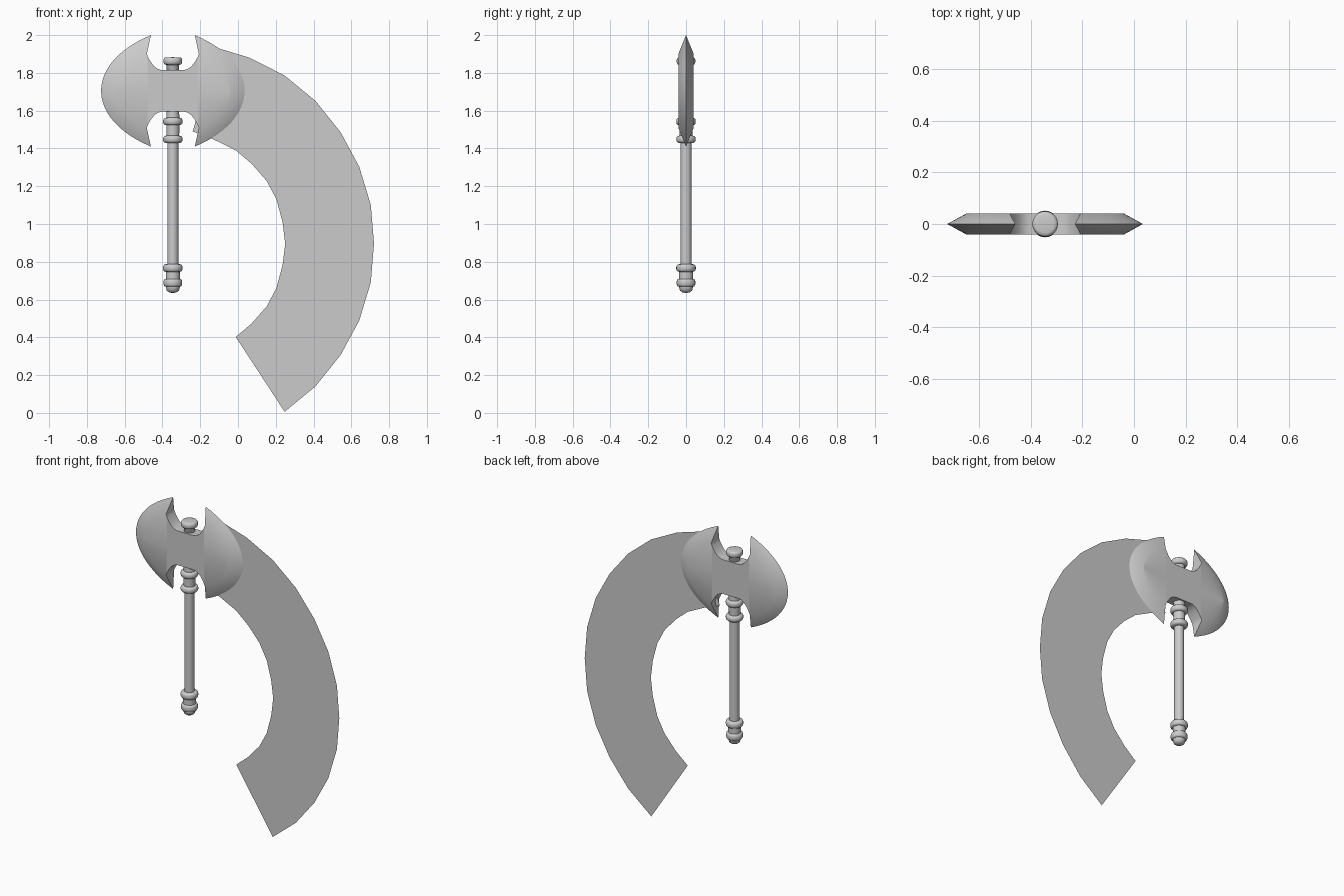
import bpy, bmesh, math

if "Cube" in bpy.data.objects:
    bpy.data.objects.remove(bpy.data.objects["Cube"])

AX = -0.345      # x of the axe centre line
HEAD_Z = 1.705   # centre height of the axe head
T = 0.041        # half thickness of the head


def make_object(name, bm, smooth=None):
    bmesh.ops.recalc_face_normals(bm, faces=bm.faces[:])
    mesh = bpy.data.meshes.new(name)
    bm.to_mesh(mesh)
    bm.free()
    ob = bpy.data.objects.new(name, mesh)
    bpy.context.collection.objects.link(ob)
    if smooth:
        bpy.ops.object.select_all(action='DESELECT')
        ob.select_set(True)
        bpy.context.view_layer.objects.active = ob
        for m in [m.name for m in ob.modifiers]:
            bpy.ops.object.modifier_apply(modifier=m)
        bpy.ops.object.shade_smooth_by_angle(angle=math.radians(smooth))
    return ob


def bezier(p, n):
    out = []
    for i in range(n + 1):
        t = i / n
        w = ((1-t)**3, 3*t*(1-t)**2, 3*t*t*(1-t), t**3)
        out.append(tuple(sum(a*q[k] for a, q in zip(w, p)) for k in (0, 1)))
    return out


# Axe head: one eighth is modelled, then mirrored on all three axes
N = 12
notch = [(0, .11), (.06, .11), (.08, .116), (.1, .131), (.118, .155), (.131, .178), (.138, .195)]
bevel = bezier([(.138, .195), (.245, .155), (.305, .085), (.305, 0)], N)
edge = bezier([(.116, .295), (.285, .225), (.38, .115), (.38, 0)], N)
bm = bmesh.new()


def face(*pts):
    clean = []
    for p in pts:
        if p not in clean:
            clean.append(p)
    bm.faces.new([bm.verts.new(p) for p in clean])


for a, b in zip(notch, notch[1:]):
    face((a[0], -T, 0), (b[0], -T, 0), (b[0], -T, b[1]), (a[0], -T, a[1]))
    face((a[0], -T, a[1]), (b[0], -T, b[1]), (b[0], 0, b[1]), (a[0], 0, a[1]))
for i in range(N):
    a, b, c, d = bevel[i], bevel[i+1], edge[i+1], edge[i]
    face((a[0], -T, 0), (b[0], -T, 0), (b[0], -T, b[1]), (a[0], -T, a[1]))
    face((a[0], -T, a[1]), (b[0], -T, b[1]), (c[0], 0, c[1]), (d[0], 0, d[1]))
face((.138, -T, .195), (.138, 0, .195), (.116, 0, .295))
for axis in range(3):
    geom = bmesh.ops.duplicate(bm, geom=bm.verts[:] + bm.edges[:] + bm.faces[:])["geom"]
    for v in geom:
        if isinstance(v, bmesh.types.BMVert):
            v.co[axis] *= -1
bmesh.ops.remove_doubles(bm, verts=bm.verts[:], dist=1e-4)
head = make_object("axe_head", bm, 38)
head.location = (AX, 0, HEAD_Z)


# Turned handle: lathe of a profile with rounded rings
def ring(z0, z1, r0, r1):
    zc, h = (z0 + z1) / 2, (z1 - z0) / 2
    return [(r0 + (r1 - r0) * math.cos(a) ** 0.6, zc + h * math.sin(a))
            for a in (math.radians(d) for d in (-88, -65, -40, -15, 15, 40, 65, 88))]


profile = [(0, .635), (.018, .637), (.032, .647), (.037, .665)]
profile += ring(.668, .71, .035, .05) + ring(.747, .787, .035, .052)
profile += [(.029, .788), (.029, 1.428)]
profile += ring(1.429, 1.468, .031, .052) + ring(1.523, 1.563, .032, .052)
profile += [(.033, 1.6), (.033, 1.84)]
profile += ring(1.843, 1.882, .033, .05) + [(0, 1.883)]
bm = bmesh.new()
vs = [bm.verts.new((r, 0, z)) for r, z in profile]
es = [bm.edges.new(p) for p in zip(vs, vs[1:])]
bmesh.ops.spin(bm, geom=vs + es, axis=(0, 0, 1), cent=(0, 0, 0), angle=2 * math.pi, steps=24)
bmesh.ops.remove_doubles(bm, verts=bm.verts[:], dist=1e-4)
handle = make_object("handle", bm, 40)
handle.location.x = AX

# Swing trail: flat crescent strip, mirrored about its mid height
MID = 0.896
outer = [(.72, 0), (.703, .205), (.642, .407), (.543, .59), (.411, .755), (.247, .89)]
inner = [(.25, 0), (.236, .113), (.204, .234), (.152, .332), (.072, .423), (-.012, .494)]
pairs = [((o[0], MID - o[1]), (i[0], MID - i[1])) for o, i in zip(outer, inner)][:0:-1]
pairs += [((o[0], MID + o[1]), (i[0], MID + i[1])) for o, i in zip(outer, inner)]
pairs += [((.062, 1.88), (-.13, 1.448)), ((-.11, 1.932), (-.24, 1.49))]
bm = bmesh.new()
rows = [[bm.verts.new((x, 0, max(z, 0))) for x, z in p] for p in pairs]
for a, b in zip(rows, rows[1:]):
    bm.faces.new((a[0], b[0], b[1], a[1]))
make_object("swing_trail", bm)
